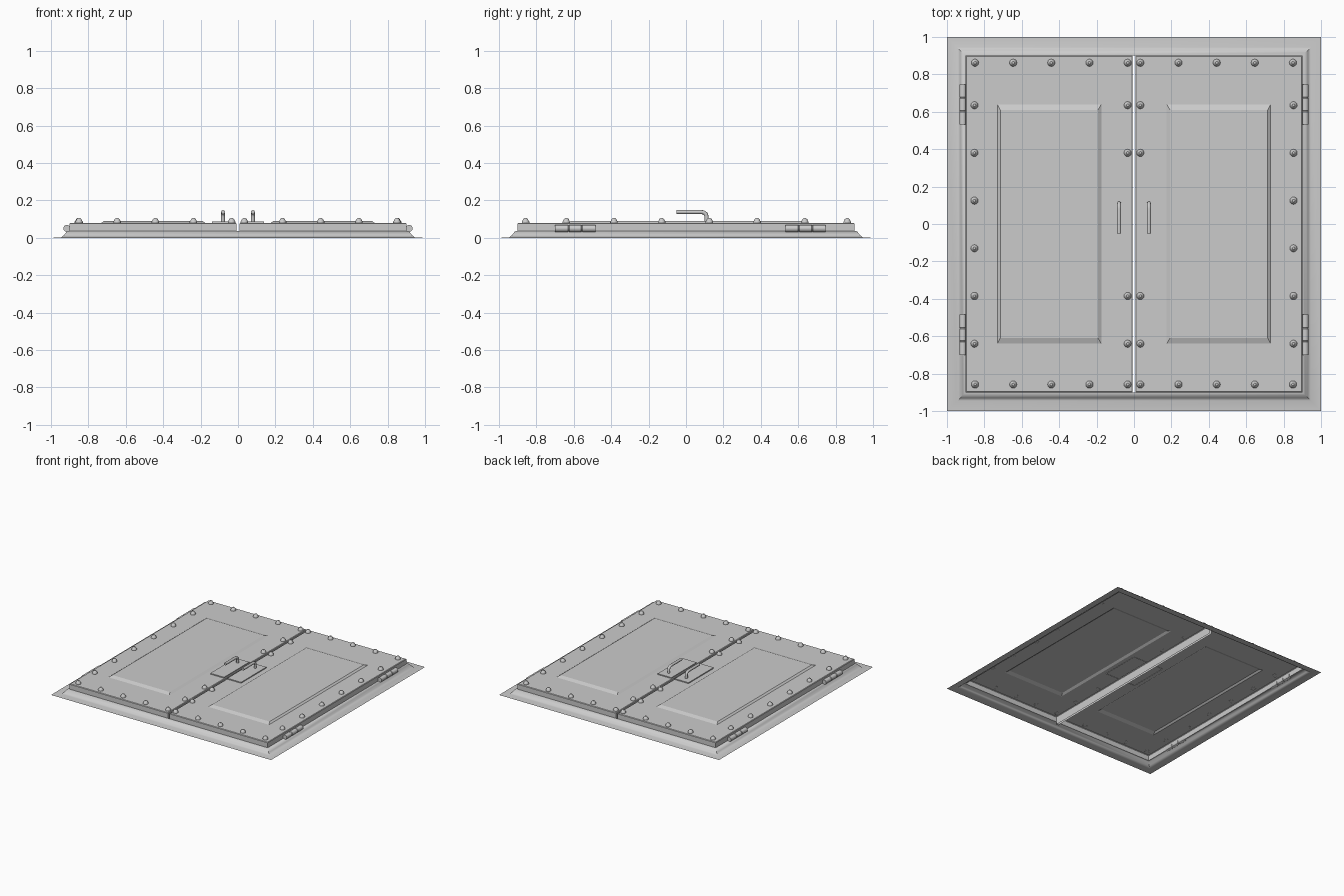
import bpy, bmesh, math

if "Cube" in bpy.data.objects:
    bpy.data.objects.remove(bpy.data.objects["Cube"])


def finish(name, bm, angle=None):
    me = bpy.data.meshes.new(name)
    bm.to_mesh(me)
    bm.free()
    ob = bpy.data.objects.new(name, me)
    bpy.context.collection.objects.link(ob)
    if angle:
        bpy.ops.object.select_all(action='DESELECT')
        bpy.context.view_layer.objects.active = ob
        ob.select_set(True)
        bpy.ops.object.shade_smooth_by_angle(angle=math.radians(angle))
    return ob


def rect(x0, x1, y0, y1, z):
    return [(x0, y0, z), (x1, y0, z), (x1, y1, z), (x0, y1, z)]


def bridge(bm, loops, cap=True):
    """Join stacked loops with quads, outer/lower loop first."""
    vs = [[bm.verts.new(p) for p in loop] for loop in loops]
    for a, b in zip(vs, vs[1:]):
        n = len(a)
        for i in range(n):
            j = (i + 1) % n
            bm.faces.new((a[i], a[j], b[j], b[i]))
    if cap:
        bm.faces.new(vs[-1])
    return vs


def flip_x(bm, s):
    if s < 0:
        for v in bm.verts:
            v.co.x *= -1
        bmesh.ops.reverse_faces(bm, faces=bm.faces[:])


def lathe(bm, x, y, profile, n=12):
    bridge(bm, [[(x + r * math.cos(2 * math.pi * i / n),
                  y + r * math.sin(2 * math.pi * i / n), z)
                 for i in range(n)] for r, z in profile])


# Sloped ground skirt with a narrow ledge under the doors
bm = bmesh.new()
profile = [(1.0, 0.0), (0.945, 0.002), (0.93, 0.015), (0.915, 0.035), (0.90, 0.036)]
bridge(bm, [rect(-h, h, -h, h, z) for h, z in profile], cap=False)
finish("frame_skirt", bm, 50)

RIVET = [(0.02, 0.079), (0.02, 0.086), (0.017, 0.091), (0.013, 0.100), (0.007, 0.105)]

for s, side in ((1, "right"), (-1, "left")):
    # Door leaf, open underneath, with raised panel
    bm = bmesh.new()
    rings = bridge(bm, [rect(0.008, 0.90, -0.90, 0.90, 0.035),
                        rect(0.008, 0.90, -0.90, 0.90, 0.076),
                        rect(0.012, 0.896, -0.896, 0.896, 0.08),
                        rect(0.175, 0.73, -0.64, 0.64, 0.08),
                        rect(0.192, 0.715, -0.61, 0.61, 0.091)])
    # deeper meeting edge along the centre gap
    a, b = rings[0][0], rings[0][3]
    bm.faces.new((a, b, bm.verts.new((0.008, 0.90, 0.012)),
                  bm.verts.new((0.008, -0.90, 0.012))))
    flip_x(bm, s)
    finish(side + "_door", bm)

    # Rivets around the border
    bm = bmesh.new()
    spots = [(x, y) for y in (0.862, -0.858) for x in (0.034, 0.238, 0.442, 0.646, 0.85)]
    spots += [(0.853, 0.635 - 0.255 * i) for i in range(6)]
    spots += [(0.034, y) for y in (0.635, 0.38, -0.385, -0.64)]
    for x, y in spots:
        lathe(bm, x, y, RIVET)
    flip_x(bm, s)
    finish(side + "_rivets", bm, 40)

    # Handle backing plate
    bm = bmesh.new()
    bridge(bm, [rect(0.015, 0.14, -0.16, 0.168, 0.078),
                rect(0.015, 0.14, -0.16, 0.168, 0.088)])
    flip_x(bm, s)
    finish(side + "_handle_plate", bm)

    # Bent bar handle
    cu = bpy.data.curves.new(side + "_handle", 'CURVE')
    cu.dimensions = '3D'
    cu.bevel_depth = 0.011
    cu.bevel_resolution = 2
    cu.use_fill_caps = True
    path = [(0.11, 0.08), (0.11, 0.115), (0.106, 0.128), (0.094, 0.136),
            (0.08, 0.138), (-0.052, 0.138)]
    sp = cu.splines.new('POLY')
    sp.points.add(len(path) - 1)
    for p, (y, z) in zip(sp.points, path):
        p.co = (s * 0.08, y, z, 1)
    sp.use_smooth = True
    bpy.context.collection.objects.link(bpy.data.objects.new(side + "_handle", cu))

    # Hinge barrels with knuckle grooves
    for end, y0 in (("front", -0.70), ("back", 0.532)):
        bm = bmesh.new()
        steps = [(0.0, 0.019), (0.068, 0.019), (0.072, 0.016), (0.076, 0.019),
                 (0.139, 0.019), (0.143, 0.016), (0.147, 0.019), (0.215, 0.019)]
        loops = [[(0.915 + r * math.sin(math.pi * i / 6), y0 + dy,
                   0.05 + r * math.cos(math.pi * i / 6)) for i in range(12)]
                 for dy, r in steps]
        vs = bridge(bm, loops)
        bm.faces.new(vs[0][::-1])
        bmesh.ops.recalc_face_normals(bm, faces=bm.faces[:])
        flip_x(bm, s)
        finish(f"{side}_{end}_hinge", bm, 35)
